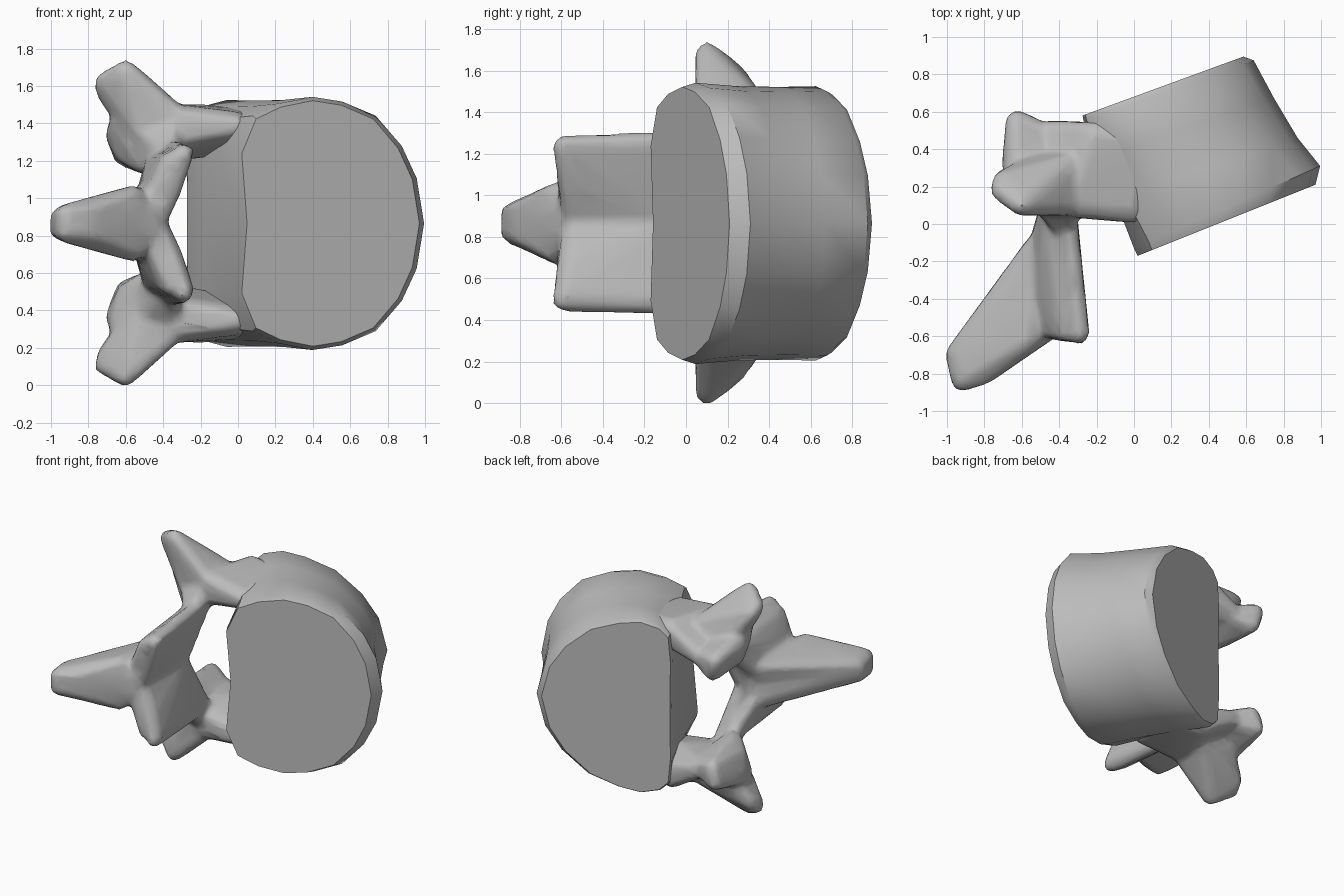
import bpy, bmesh, math
from mathutils import Vector

cube = bpy.data.objects.get("Cube")
if cube:
    bpy.data.objects.remove(cube, do_unlink=True)

MID = 0.865   # height of the mirror plane

bone = bpy.data.materials.new("bone_grey")
bone.use_nodes = True
COLOUR = (0.5, 0.5, 0.5, 1)
bone.diffuse_color = COLOUR
bone.node_tree.nodes["Principled BSDF"].inputs["Base Color"].default_value = COLOUR


def make_object(name, bm):
    bmesh.ops.recalc_face_normals(bm, faces=bm.faces)
    mesh = bpy.data.meshes.new(name)
    bm.to_mesh(mesh)
    bm.free()
    obj = bpy.data.objects.new(name, mesh)
    bpy.context.collection.objects.link(obj)
    mesh.materials.append(bone)
    return obj


def smooth(obj, degrees):
    bpy.ops.object.select_all(action='DESELECT')
    obj.select_set(True)
    bpy.context.view_layer.objects.active = obj
    bpy.ops.object.shade_smooth_by_angle(angle=math.radians(degrees))


# Vertebral body: a D-shaped section lofted between two end plates
half = [(0, .38), (.08, .57), (.22, .635), (.4, .67), (.56, .645),
        (.74, .57), (.88, .41), (.96, .24)]
section = [(.03, 0)] + half + [(1, 0)] + [(u, -h) for u, h in reversed(half)]


def body_ring(bm, left, right, scale, lean):
    """One section stretched from left to right, leaning towards the left."""
    start, end = Vector(left), Vector(right)
    loop = []
    for u, h in section:
        p = start.lerp(end, u ** lean)
        loop.append(bm.verts.new((p.x, p.y, MID + h * scale)))
    return loop


bm = bmesh.new()
loops = [
    body_ring(bm, left=(.02, -.17), right=(.97, .21), scale=.98, lean=1),
    body_ring(bm, left=(0, -.13), right=(.995, .31), scale=1.01, lean=1),
    body_ring(bm, left=(-.1, .13), right=(.875, .46), scale=.985, lean=1.15),
    body_ring(bm, left=(-.19, .36), right=(.75, .67), scale=.98, lean=1.35),
    body_ring(bm, left=(-.27, .55), right=(.64, .875), scale=.985, lean=1.6),
    body_ring(bm, left=(-.275, .58), right=(.585, .895), scale=.96, lean=1.6),
]
count = len(section)
for lower, upper in zip(loops, loops[1:]):
    for i in range(count):
        j = (i + 1) % count
        bm.faces.new((lower[i], lower[j], upper[j], upper[i]))
bm.faces.new(loops[0])
bm.faces.new(loops[-1])
body = make_object("vertebral_body", bm)
smooth(body, 35)


# Neural arch: convex pieces with rounded corners, mirrored and fused together
def hull(bm, corners, radius, flip):
    part = bmesh.new()
    for x, y, w in corners:
        made = bmesh.ops.create_icosphere(part, subdivisions=1, radius=radius)
        bmesh.ops.translate(part, verts=made["verts"], vec=(x, y, MID + w * flip))
    result = bmesh.ops.convex_hull(part, input=part.verts)
    inner = {v for v in result["geom_interior"] if isinstance(v, bmesh.types.BMVert)}
    bmesh.ops.delete(part, geom=list(inner), context='VERTS')
    temp = bpy.data.meshes.new("piece")
    part.to_mesh(temp)
    part.free()
    bm.from_mesh(temp)
    bpy.data.meshes.remove(temp)


def mirrored_hull(bm, *corners, radius=.065):
    for flip in (1, -1):
        hull(bm, corners, radius, flip)


bm = bmesh.new()
# spinous process
mirrored_hull(bm, (-.95, -.7, .03), (-.92, -.84, .04), (-.8, -.8, .05),
              (-.95, -.7, -.03), (-.53, -.12, .12), (-.56, -.62, .14),
              (-.45, -.56, -.05), (-.46, -.1, -.05))
# lamina with the lower joint at its free corner
mirrored_hull(bm, (-.44, -.54, 0), (-.44, -.06, 0), (-.35, -.56, .19),
              (-.29, -.59, .37), (-.36, .1, .39), radius=.06)
# brace between spine and lamina
mirrored_hull(bm, (-.47, -.56, .08), (-.51, -.1, .1), (-.47, -.3, .21),
              (-.36, -.58, .33), (-.45, .1, .32), radius=.06)
# arch root
mirrored_hull(bm, (-.36, -.04, .35), (-.5, .15, .35), (-.42, .3, .45),
              (-.36, .1, .52), (-.48, .1, .46))
# pedicle
mirrored_hull(bm, (-.48, .12, .43), (-.45, .49, .43), (-.33, .1, .56),
              (0, .07, .52), (.05, .45, .54), (-.22, .48, .565),
              (-.2, .35, .42), radius=.075)
# transverse process
mirrored_hull(bm, (-.71, .18, .755), (-.6, .1, .815), (-.7, .23, .71),
              (-.44, .11, .62), (-.34, .1, .58), (-.35, .32, .58),
              (-.55, .32, .5), (-.5, .12, .45))
# upper joint
mirrored_hull(bm, (-.63, .55, .46), (-.6, .54, .36), (-.65, .32, .49),
              (-.63, .2, .54), (-.59, .24, .37), (-.5, .15, .32),
              (-.42, .45, .42), (-.42, .15, .4))
arch = make_object("neural_arch", bm)

fuse = arch.modifiers.new("fuse", 'REMESH')
fuse.mode = 'VOXEL'
fuse.voxel_size = 0.02
relax = arch.modifiers.new("relax", 'SMOOTH')
relax.factor = 0.5
relax.iterations = 7
reduce = arch.modifiers.new("reduce", 'DECIMATE')
reduce.ratio = 0.12

bpy.context.view_layer.update()
baked = bpy.data.meshes.new_from_object(
    arch.evaluated_get(bpy.context.evaluated_depsgraph_get()))
arch.modifiers.clear()
arch.data = baked
arch.data.name = "neural_arch"
if not baked.materials:
    baked.materials.append(bone)
smooth(arch, 45)
